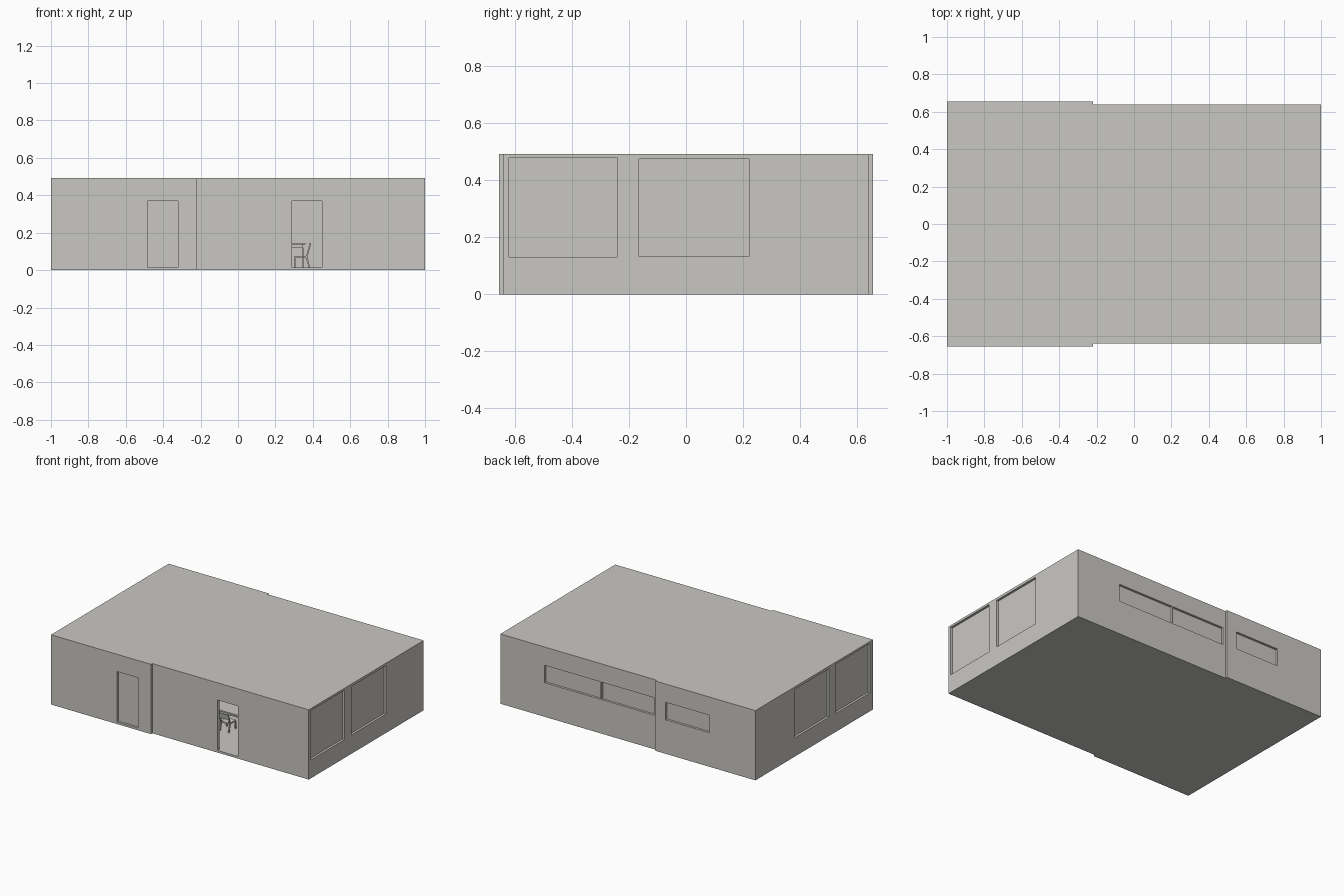
import bpy, bmesh, math
from mathutils import Vector

if "Cube" in bpy.data.objects:
    bpy.data.objects.remove(bpy.data.objects["Cube"])

mat = bpy.data.materials.new("warm light grey")
mat.diffuse_color = (0.584, 0.573, 0.542, 1)
mat.use_nodes = True
mat.node_tree.nodes["Principled BSDF"].inputs["Base Color"].default_value = mat.diffuse_color

H, T = 0.492, 0.025          # building height, wall thickness
PANE = 0.016                 # how far panes sit behind the outer wall face


def finish(name, bm):
    bmesh.ops.recalc_face_normals(bm, faces=bm.faces)
    me = bpy.data.meshes.new(name)
    bm.to_mesh(me)
    bm.free()
    me.materials.append(mat)
    ob = bpy.data.objects.new(name, me)
    bpy.context.collection.objects.link(ob)
    return ob


def add_box(bm, lo, hi):
    lo, hi = Vector(lo), Vector(hi)
    geom = bmesh.ops.create_cube(bm, size=1)
    for v in geom["verts"]:
        v.co = Vector([(lo[i] + hi[i]) / 2 + v.co[i] * (hi[i] - lo[i]) for i in range(3)])


def box(name, lo, hi):
    bm = bmesh.new()
    add_box(bm, lo, hi)
    return finish(name, bm)


def cut(target, lo, hi):
    cutter = box("cutter", lo, hi)
    cutter.hide_render = True
    mod = target.modifiers.new("cut", 'BOOLEAN')
    mod.operation, mod.solver, mod.object = 'DIFFERENCE', 'EXACT', cutter
    bpy.context.view_layer.objects.active = target
    bpy.ops.object.modifier_apply(modifier=mod.name)
    bpy.data.objects.remove(cutter)


def opening(name, shell, axis, face, a, b, z0, z1, pane=True):
    """Cut a hole in the wall at coordinate `face` on `axis`, then fill it with a recessed pane."""
    s = 1 if face > 0 else -1

    def span(d0, d1):
        d = sorted((face + s * d0, face + s * d1))
        if axis == 'x':
            return (d[0], a, z0), (d[1], b, z1)
        return (a, d[0], z0), (b, d[1], z1)
    cut(shell, *span(0.03, -0.05))
    if pane:
        box(name, *span(-PANE, -PANE - 0.006))


# Building shells: wider left block, slightly narrower right block
left = box("left_block", (-1, -0.655, 0), (-0.22, 0.655, H))
cut(left, (-1 + T, -0.655 + T, 0.015), (-0.22 - T, 0.655 - T, H - 0.012))
right = box("right_block", (-0.22, -0.64, 0), (1, 0.64, H))
cut(right, (-0.25, -0.64 + T, 0.015), (1 - T, 0.64 - T, H - 0.012))

# Doors on the front: left one closed, right one open
opening("front_door", left, 'y', -0.655, -0.485, -0.32, 0.015, 0.37)
opening("open_doorway", right, 'y', -0.64, 0.288, 0.45, 0.015, 0.37, pane=False)

# Large side windows, same on both ends
for shell, x, side in ((left, -1, "left"), (right, 1, "right")):
    opening(side + "_front_window", shell, 'x', x, -0.62, -0.24, 0.13, 0.477)
    opening(side + "_rear_window", shell, 'x', x, -0.165, 0.22, 0.133, 0.474)

# Strip windows on the back
opening("back_window_small", left, 'y', 0.655, -0.64, -0.3, 0.24, 0.363)
opening("back_window_middle", right, 'y', 0.64, -0.2, 0.212, 0.24, 0.363)
opening("back_window_long", right, 'y', 0.64, 0.218, 0.657, 0.24, 0.363)

# Dining table
TX, TY, HX, HY = 0.16, -0.2, 0.2, 0.16
box("table_top", (TX - HX, TY - HY, 0.136), (TX + HX, TY + HY, 0.146))
box("table_apron", (TX - HX + .012, TY - HY + .012, 0.121), (TX + HX - .012, TY + HY - .012, 0.136))
bm = bmesh.new()
for sx in (-1, 1):
    for sy in (-1, 1):
        cx, cy = TX + sx * (HX - 0.014), TY + sy * (HY - 0.014)
        add_box(bm, (cx - .005, cy - .005, 0.015), (cx + .005, cy + .005, 0.122))
finish("table_legs", bm)


def chair(name, loc, angle):
    bm = bmesh.new()
    w = 0.034
    add_box(bm, (-0.035, -w, 0.052), (0.035, w, 0.061))           # seat
    # side profiles: rear leg running up into the leaning post, and front leg
    rear = [(0.042, 0), (0.05, 0), (0.037, 0.055), (0.055, 0.13), (0.049, 0.13), (0.028, 0.055)]
    front = [(-0.034, 0), (-0.028, 0), (-0.024, 0.053), (-0.034, 0.053)]
    back = [(0.043, 0.09), (0.047, 0.09), (0.0545, 0.128), (0.0505, 0.128)]
    parts = [(p, s * w - .004, s * w + .004) for p in (rear, front) for s in (-1, 1)]
    for prof, y0, y1 in parts + [(back, -w, w)]:
        f = bm.faces.new([bm.verts.new((x, y0, z)) for x, z in prof])
        ext = bmesh.ops.extrude_face_region(bm, geom=[f])["geom"]
        bmesh.ops.translate(bm, vec=(0, y1 - y0, 0),
                            verts=[v for v in ext if isinstance(v, bmesh.types.BMVert)])
    ob = finish(name, bm)
    ob.location = (*loc, 0.015)
    ob.rotation_euler.z = angle


# One chair on each side of the table, backs facing outwards
for i, (dx, dy) in enumerate(((1, 0), (0, 1), (-1, 0), (0, -1))):
    pos = (TX + dx * (HX - 0.025), TY + dy * (HY - 0.025))
    chair("chair_%d" % (i + 1), pos, i * math.pi / 2)
